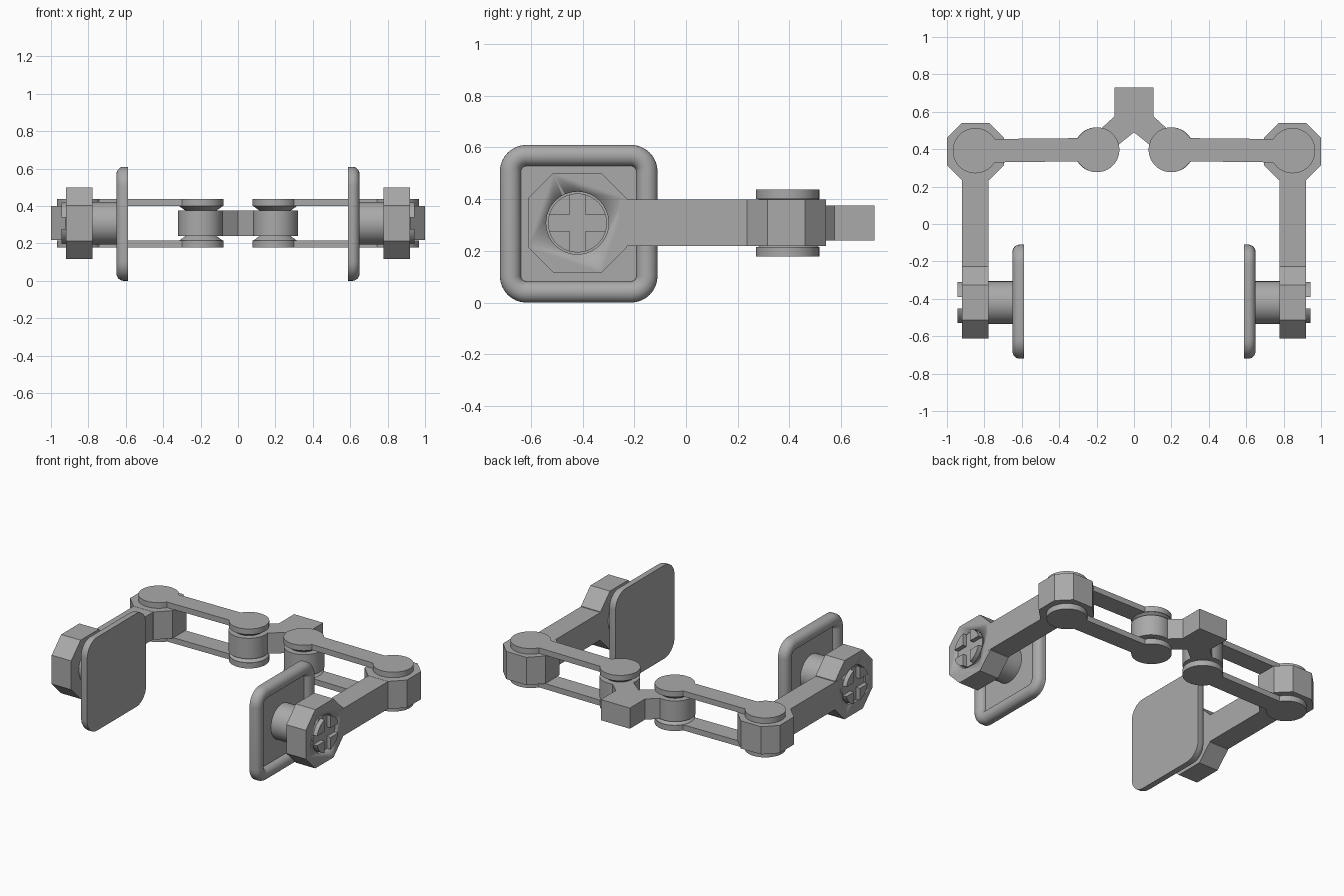
import bpy, bmesh, math
from mathutils import Vector

if "Cube" in bpy.data.objects:
    bpy.data.objects.remove(bpy.data.objects["Cube"])

grey = bpy.data.materials.new("metal_grey")
grey.diffuse_color = (0.4, 0.4, 0.4, 1)
grey.use_nodes = True
grey.node_tree.nodes["Principled BSDF"].inputs["Base Color"].default_value = grey.diffuse_color
MID = 0.3075   # mid height of the linkage


def finish(name, bm):
    bmesh.ops.recalc_face_normals(bm, faces=bm.faces)
    me = bpy.data.meshes.new(name)
    bm.to_mesh(me)
    bm.free()
    me.materials.append(grey)
    ob = bpy.data.objects.new(name, me)
    bpy.context.collection.objects.link(ob)
    bpy.ops.object.select_all(action='DESELECT')
    ob.select_set(True)
    bpy.context.view_layer.objects.active = ob
    bpy.ops.object.shade_smooth_by_angle(angle=math.radians(30))
    return ob


def loft(name, rings):
    """Closed skin through rings of equal point count, capped at both ends."""
    bm = bmesh.new()
    vs = [[bm.verts.new(p) for p in r] for r in rings]
    n = len(vs[0])
    for a, b in zip(vs, vs[1:]):
        for i in range(n):
            j = (i + 1) % n
            bm.faces.new((a[i], a[j], b[j], b[i]))
    bm.faces.new(vs[0])
    bm.faces.new(vs[-1])
    return finish(name, bm)


def prism_z(name, pts, z0, z1):
    return loft(name, [[(x, y, z) for x, y in pts] for z in (z0, z1)])


def prism_x(name, pts, x0, x1):
    return loft(name, [[(x, y, z) for y, z in pts] for x in (x0, x1)])


def arc(cx, cy, r, a0, a1, n):
    return [(cx + r * math.cos(a0 + (a1 - a0) * i / n),
             cy + r * math.sin(a0 + (a1 - a0) * i / n)) for i in range(n + 1)]


def circle(cx, cy, r, n=48):
    return arc(cx, cy, r, 0, 2 * math.pi, n)[:-1]


def octagon(cx, cy, h, c):
    return [(cx + x, cy + y) for x, y in ((h, -c), (h, c), (c, h), (-c, h),
                                          (-h, c), (-h, -c), (-c, -h), (c, -h))]


def rounded(cx, cy, h, r):
    pts = []
    for k, (sx, sy) in enumerate(((1, 1), (-1, 1), (-1, -1), (1, -1))):
        a = k * math.pi / 2
        pts += arc(cx + sx * (h - r), cy + sy * (h - r), r, a, a + math.pi / 2, 8)
    return pts


# central mount with two splayed arms
half = [(0.105, 0.73), (0.105, 0.575), (0.225, 0.465), (0.145, 0.375)]
prism_z("central_mount", half + [(0, 0.49)] + [(-x, y) for x, y in reversed(half)],
        0.24, 0.375)

for s, side in ((1, "right"), (-1, "left")):
    # inner hub
    prism_z("inner_hub_" + side, circle(s * 0.2, 0.397, 0.12), 0.24, 0.375)

    # upper and lower links with round ends, plus tapered spacers
    a = math.asin(0.062 / 0.12)
    link = (arc(0.848, 0.392, 0.121, a - math.pi, math.pi - a, 40)
            + arc(0.198, 0.397, 0.12, a, 2 * math.pi - a, 40))
    link = [(s * x, y) for x, y in link]
    for k, level in ((1, "upper"), (-1, "lower")):
        prism_z(f"{level}_link_{side}", link, MID + k * 0.0925, MID + k * 0.129)
        loft(f"{level}_spacer_{side}",
             [[(x, y, MID + k * h) for x, y in circle(s * 0.198, 0.397, r)]
              for h, r in ((0.066, 0.08), (0.093, 0.118))])

    # finger: outer knuckle, bar and octagonal end
    prism_z("outer_knuckle_" + side, octagon(s * 0.848, 0.388, 0.153, 0.073), 0.218, 0.399)
    prism_x("finger_bar_" + side, [(-0.26, 0.219), (0.3, 0.219), (0.3, 0.398), (-0.26, 0.398)],
            s * 0.778, s * 0.92)
    end = prism_x("finger_end_" + side, octagon(-0.42, 0.308, 0.192, 0.094),
                  s * 0.778, s * 0.919)

    # thin round groove around the pivot
    cutter = prism_x("groove_cutter_" + side, circle(-0.42, 0.308, 0.121), s * 0.895, s * 0.98)
    cutter.hide_render = True
    cutter.hide_set(True)
    mod = end.modifiers.new("groove", 'BOOLEAN')
    mod.object = cutter
    mod.solver = 'EXACT'

    # pivot shaft with a cross-slotted head made of four quadrants
    prism_x("pivot_shaft_" + side, circle(-0.42, 0.308, 0.114), s * 0.6, s * 0.915)
    g, r = 0.031, 0.114
    b = math.asin(g / r)
    for i, (u, v) in enumerate(((1, 1), (-1, 1), (-1, -1), (1, -1))):
        quad = [(g, g)] + arc(0, 0, r, b, math.pi / 2 - b, 10)
        prism_x(f"pivot_head_{side}_{i}", [(-0.42 + u * y, 0.308 + v * z) for y, z in quad],
                s * 0.91, s * 0.943)

    # grip pad: flat inner face, rounded rim and recessed back
    prof = [(0, 0.587), (0, 0.612)]
    for i in range(1, 13):
        t = math.pi * i / 12
        prof.append((0.041 * (1 - math.cos(t)), 0.612 + 0.038 * math.sin(t)))
    loft("grip_pad_" + side,
         [[(s * x, y, z) for y, z in rounded(-0.415, 0.305, 0.305 - d, 0.103 - d)]
          for d, x in prof])
